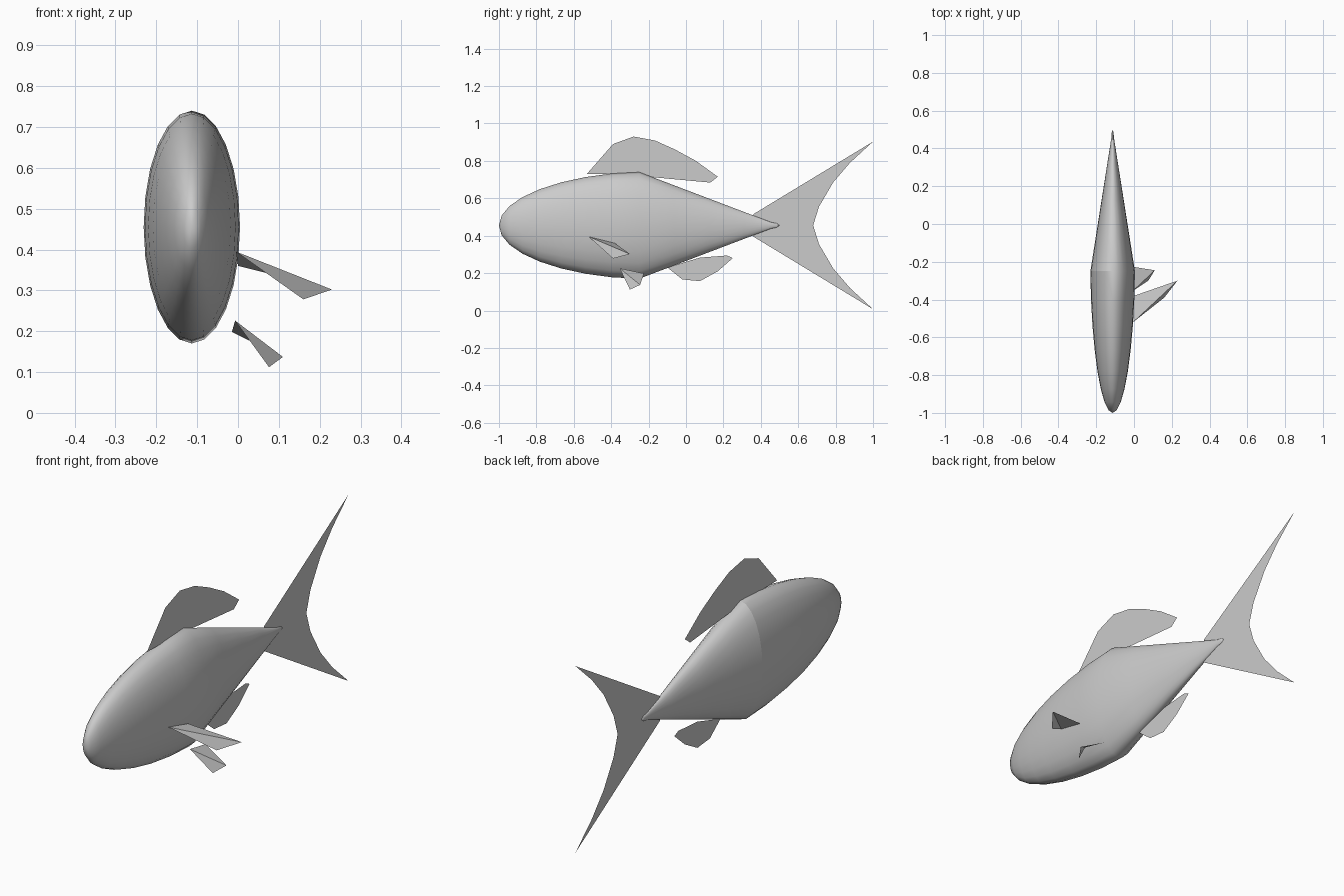
import bpy, bmesh, math

cube = bpy.data.objects.get("Cube")
if cube:
    bpy.data.objects.remove(cube)

# One flat material for the whole fish
grey = bpy.data.materials.new("light_grey")
grey.use_nodes = True
colour = (0.6, 0.6, 0.6, 1)
grey.diffuse_color = colour
grey.node_tree.nodes["Principled BSDF"].inputs["Base Color"].default_value = colour

CX, CZ = -0.113, 0.455            # body axis
HALF_W, HALF_H = 0.118, 0.285     # body half width and half height
MID, HALF_L = -0.25, 0.75         # widest station and length either side
SEGMENTS = 24


def make_object(name, bm):
    mesh = bpy.data.meshes.new(name)
    bm.to_mesh(mesh)
    bm.free()
    mesh.materials.append(grey)
    obj = bpy.data.objects.new(name, mesh)
    bpy.context.collection.objects.link(obj)
    return obj


def flat_fin(name, outline):
    """Thin sheet in the middle plane from (y, z) points."""
    bm = bmesh.new()
    face = bm.faces.new([bm.verts.new((CX, y, z)) for y, z in outline])
    face.normal_update()
    if face.normal.x < 0:
        face.normal_flip()
    bmesh.ops.triangulate(bm, faces=[face])
    return make_object(name, bm)


def side_fin(name, corners):
    """Sheet of two triangles folded along its long diagonal."""
    bm = bmesh.new()
    a, b, c, d = [bm.verts.new(p) for p in corners]
    bm.faces.new((a, c, b))
    bm.faces.new((a, d, c))
    return make_object(name, bm)


# Body: rounded nose, widest at the middle, tapering straight to the tail
stations = []
for i in range(1, 9):
    t = math.cos(i / 8 * math.pi / 2)
    stations.append((MID - HALF_L * t, (1 - t ** 1.8) ** 0.5))
for t in (0.25, 0.5, 0.75, 0.94, 0.98):
    radius = 1 - t if t < 0.95 else 0.04
    stations.append((MID + HALF_L * t, radius))

bm = bmesh.new()
rings = []
for y, r in stations:
    angles = [2 * math.pi * k / SEGMENTS for k in range(SEGMENTS)]
    rings.append([bm.verts.new((CX + HALF_W * r * math.cos(a), y,
                                CZ + HALF_H * r * math.sin(a))) for a in angles])
nose = bm.verts.new((CX, MID - HALF_L, CZ))
tip = bm.verts.new((CX, MID + HALF_L, CZ))
for k in range(SEGMENTS):
    n = (k + 1) % SEGMENTS
    bm.faces.new((nose, rings[0][k], rings[0][n]))
    bm.faces.new((tip, rings[-1][n], rings[-1][k]))
    for near, far in zip(rings, rings[1:]):
        bm.faces.new((near[k], far[k], far[n], near[n]))
bmesh.ops.recalc_face_normals(bm, faces=bm.faces)
for face in bm.faces:
    face.smooth = True
# Crease round the widest ring on the right flank only
for edge in bm.edges:
    if all(abs(v.co.y - MID) < 0.001 and v.co.x < CX + 0.001 for v in edge.verts):
        edge.smooth = False
make_object("body", bm)

# Fins in the middle plane
tail_half = [(0.36, 0.06), (1.0, 0.448), (0.877, 0.335), (0.787, 0.23), (0.711, 0.1)]
flat_fin("tail_fin", [(y, CZ + h) for y, h in tail_half] + [(0.68, CZ)]
         + [(y, CZ - h) for y, h in reversed(tail_half)])
flat_fin("dorsal_fin", [
    (-0.53, 0.73), (-0.39, 0.89), (-0.28, 0.93), (-0.166, 0.909), (-0.059, 0.861),
    (0.053, 0.8), (0.17, 0.715), (0.13, 0.684), (-0.15, 0.71), (-0.32, 0.727)])
flat_fin("anal_fin", [
    (-0.1, 0.23), (-0.02, 0.166), (0.075, 0.157), (0.17, 0.21),
    (0.25, 0.28), (0.22, 0.294), (0.075, 0.283)])

# Fins on the left flank
side_fin("pectoral_fin", [(-0.005, -0.52, 0.395), (0.0, -0.38, 0.36),
                          (0.23, -0.3, 0.302), (0.16, -0.39, 0.278)])
side_fin("pelvic_fin", [(-0.007, -0.355, 0.226), (-0.015, -0.225, 0.198),
                        (0.11, -0.245, 0.137), (0.076, -0.3, 0.112)])
